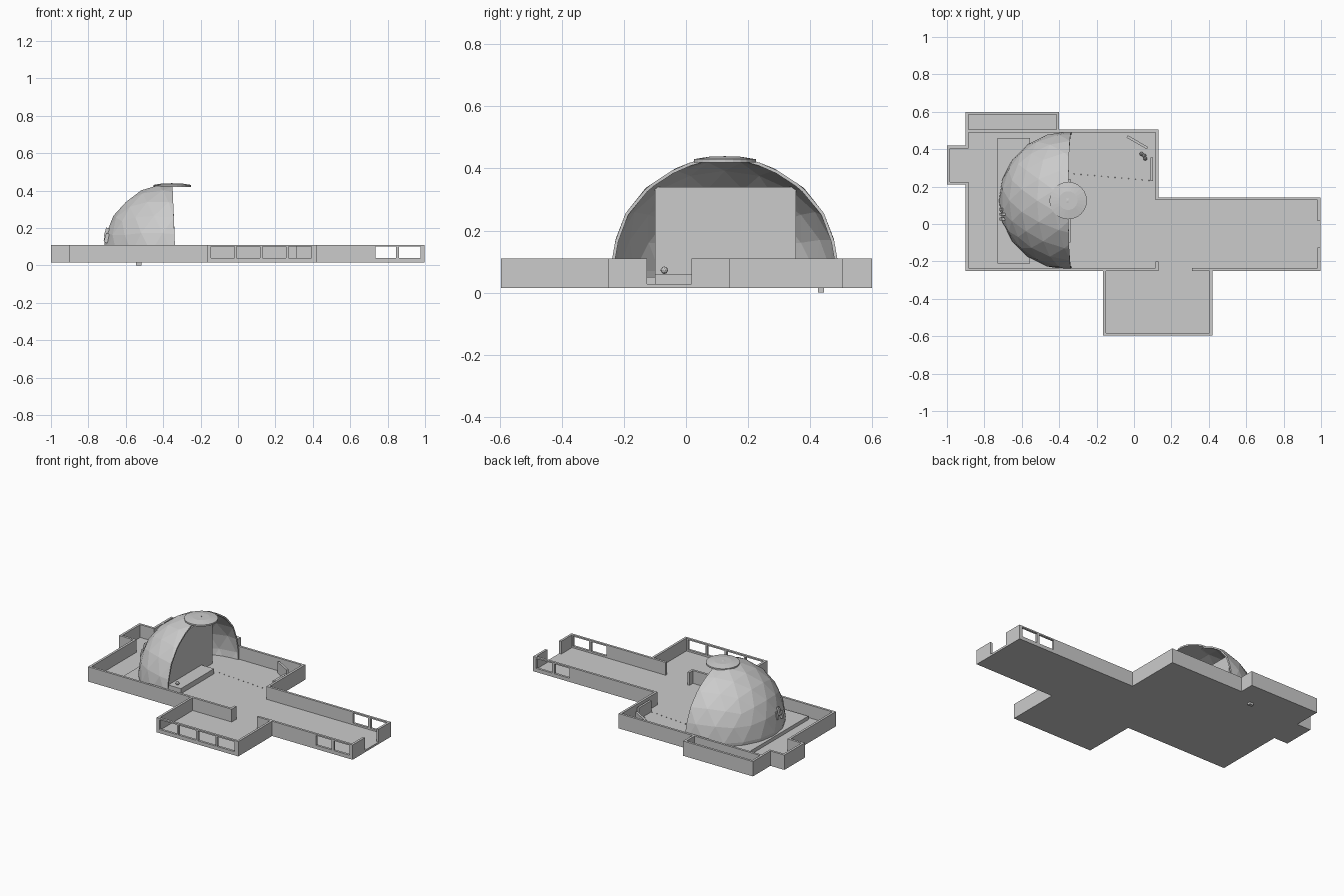
import bpy, bmesh, math
from mathutils import Vector

if "Cube" in bpy.data.objects:
    bpy.data.objects.remove(bpy.data.objects["Cube"])

Z0, ZF, ZT, T = 0.014, 0.027, 0.11, 0.015   # floor underside, floor top, wall top, wall thickness


def finish(name, bm):
    bmesh.ops.recalc_face_normals(bm, faces=bm.faces)
    me = bpy.data.meshes.new(name)
    bm.to_mesh(me)
    bm.free()
    ob = bpy.data.objects.new(name, me)
    bpy.context.collection.objects.link(ob)
    return ob


def add_box(bm, lo, hi):
    vs = bmesh.ops.create_cube(bm, size=1)["verts"]
    for v in vs:
        v.co = Vector([lo[i] + (v.co[i] + 0.5) * (hi[i] - lo[i]) for i in range(3)])


def box(name, lo, hi, angle=0, tilt=0):
    c = [(a + b) / 2 for a, b in zip(lo, hi)]
    bm = bmesh.new()
    add_box(bm, [a - m for a, m in zip(lo, c)], [b - m for b, m in zip(hi, c)])
    ob = finish(name, bm)
    ob.location = c
    ob.rotation_euler = (0, math.radians(tilt), math.radians(angle))
    return ob


def wall(name, axis, at, a, b, windows=(), doors=()):
    """Wall along an axis; 'at' is its low side. Windows keep sill and head, doors are full gaps."""
    bm = bmesh.new()

    def piece(s, e, z0, z1):
        if e - s < 1e-4:
            return
        if axis == "x":
            add_box(bm, (s, at, z0), (e, at + T, z1))
        else:
            add_box(bm, (at, s, z0), (at + T, e, z1))

    pos = a
    for s, e, kind in sorted([(*w, "w") for w in windows] + [(*d, "d") for d in doors]):
        piece(pos, s, ZF, ZT)
        if kind == "w":
            piece(s, e, ZF, 0.038)
            piece(s, e, 0.101, ZT)
        pos = e
    piece(pos, b, ZF, ZT)
    return finish(name, bm)


# Floor slab from the plan outline
plan = [(-.9, -.25), (-.165, -.25), (-.165, -.597), (.42, -.597), (.42, -.25), (.997, -.25),
        (.997, .142), (.13, .142), (.13, .505), (-.4, .505), (-.4, .6), (-.9, .6),
        (-.9, .42), (-1, .42), (-1, .21), (-.9, .21)]
bm = bmesh.new()
f = bm.faces.new([bm.verts.new((x, y, Z0)) for x, y in plan])
ext = bmesh.ops.extrude_face_region(bm, geom=[f])
for v in [g for g in ext["geom"] if isinstance(g, bmesh.types.BMVert)]:
    v.co.z = ZF
finish("floor", bm)

# Outer and partition walls
end_windows = [(.735, .845), (.862, .975)]
room_windows = [(-.145 + i * .138, -.02 + i * .138) for i in range(4)]
wall("hall_front_wall", "x", -.25, -.9, -.165)
wall("partition_left", "x", -.25, -.165, .13)
wall("partition_return", "y", .13 - T, -.25, -.2)
wall("corridor_front_wall", "x", -.25, .31, .997, end_windows)
wall("corridor_back_wall", "x", .142 - T, .13 - T, .997, end_windows)
wall("corridor_end_wall", "y", .997 - T, -.25, .142, doors=[(-.125, .017)])
wall("front_room_left", "y", -.165, -.597, -.25)
wall("front_room_right", "y", .42 - T, -.597, -.25)
wall("front_room_front", "x", -.597, -.165, .42, room_windows)
wall("hall_right_wall", "y", .13 - T, .142, .505)
wall("hall_back_wall", "x", .505 - T, -.9, .13)
wall("annex_back_wall", "x", .6 - T, -.9, -.4)
wall("annex_right_wall", "y", -.4 - T, .49, .6)
wall("hall_left_wall_back", "y", -.9, .42 - T, .6)
wall("hall_left_wall_front", "y", -.9, -.25, .21 + T)
wall("niche_back", "x", .42 - T, -1, -.885)
wall("niche_front", "x", .21, -1, -.885)
wall("niche_left", "y", -1, .21, .42)

# Faceted half dome, open towards +x
C, R = Vector((-.352, .125, .07)), .37
bm = bmesh.new()
bmesh.ops.create_icosphere(bm, subdivisions=3, radius=R)
bmesh.ops.translate(bm, verts=bm.verts, vec=C)
for co, no in (((-.345, 0, .3), (1, 0, .04)), ((0, 0, ZF), (0, 0, -1))):
    bmesh.ops.bisect_plane(bm, geom=bm.verts[:] + bm.edges[:] + bm.faces[:],
                           plane_co=co, plane_no=no, clear_outer=True)
dome = finish("dome", bm)
m = dome.modifiers.new("shell", "SOLIDIFY")
m.thickness = .01
m.offset = -1

# Round canopy over the dome mouth
bm = bmesh.new()
N = 24
rings = [[bm.verts.new((C.x + r * math.cos(2 * math.pi * i / N), C.y + r * math.sin(2 * math.pi * i / N), z))
          for i in range(N)] for r, z in ((.1, .42), (.1, .43), (.05, .438))]
for lo, hi in zip(rings, rings[1:]):
    for i in range(N):
        bm.faces.new((lo[i], lo[(i + 1) % N], hi[(i + 1) % N], hi[i]))
bm.faces.new(rings[0])
bm.faces.new(rings[-1])
finish("dome_canopy", bm)

# Screen and stage inside the dome, platform behind it
box("screen", (-.44, -.1, ZF), (-.43, .355, .34))
box("stage", (-.43, -.1, ZF), (-.34, .24, .06))
box("rear_platform", (-.73, -.21, ZF), (-.555, .46, .05))

# Loose boards in the back corner
box("leaning_board", (-.045, .43, ZF), (.08, .444, .1), angle=-30)
box("side_board", (.088, .23, ZF), (.102, .355, .1))


def ball(name, loc, r, sub=2):
    bm = bmesh.new()
    bmesh.ops.create_icosphere(bm, subdivisions=sub, radius=r)
    finish(name, bm).location = loc


# Small balls, floor markers and the stub under the floor
ball("stage_ball", (-.385, -.07, .072), .012)
for i, (x, y) in enumerate(((.04, .375), (.055, .365), (.06, .35))):
    ball(f"corner_ball_{i}", (x, y, .04), .012, 1)
for i in range(12):
    t = i / 11
    ball(f"floor_marker_{i}", (-.32 + .4 * t, .268 - .035 * t, .028), .003, 1)
box("under_stub", (-.545, .425, 0), (-.515, .445, .016))

# Fittings on the dome's back
box("dome_bar", (-.675, .085, .25), (-.625, .105, .262), tilt=-50)
for i, (y, z) in enumerate(((.02, .15), (.045, .18), (.07, .16))):
    box(f"dome_fitting_{i}", (-.712, y, z - .03), (-.69, y + .015, z + .02), tilt=15)
